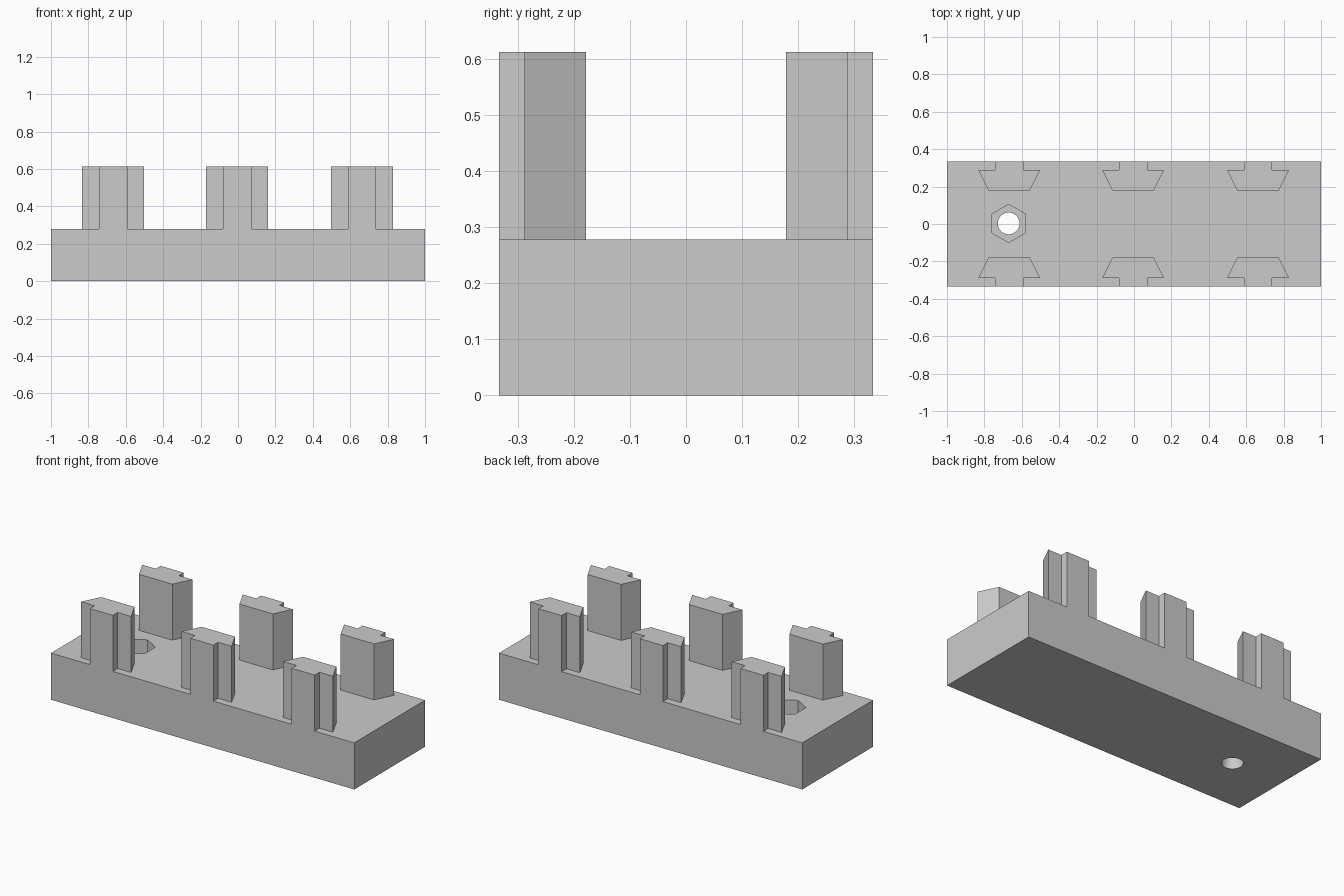
import bpy, bmesh, math

if "Cube" in bpy.data.objects:
    bpy.data.objects.remove(bpy.data.objects["Cube"], do_unlink=True)

grey = bpy.data.materials.new("plain_grey")
grey.use_nodes = True
grey.diffuse_color = (0.6, 0.6, 0.6, 1)
grey.node_tree.nodes["Principled BSDF"].inputs["Base Color"].default_value = (0.6, 0.6, 0.6, 1)

BASE_TOP, POST_TOP, HALF_DEPTH = 0.278, 0.612, 0.333


def prism(name, outline, z0, z1):
    """Extrude a flat outline between two heights."""
    bm = bmesh.new()
    face = bm.faces.new([bm.verts.new((x, y, z0)) for x, y in outline])
    top = bmesh.ops.extrude_face_region(bm, geom=[face])["geom"]
    for v in top:
        if isinstance(v, bmesh.types.BMVert):
            v.co.z = z1
    bmesh.ops.recalc_face_normals(bm, faces=bm.faces)
    mesh = bpy.data.meshes.new(name)
    bm.to_mesh(mesh)
    bm.free()
    mesh.materials.append(grey)
    obj = bpy.data.objects.new(name, mesh)
    bpy.context.collection.objects.link(obj)
    return obj


def ring(cx, cy, radius, sides):
    """Regular polygon with a corner pointing along +y."""
    return [(cx + radius * math.sin(2 * math.pi * i / sides),
             cy + radius * math.cos(2 * math.pi * i / sides)) for i in range(sides)]


def cut(target, cutter):
    mod = target.modifiers.new(cutter.name, "BOOLEAN")
    mod.operation = "DIFFERENCE"
    mod.solver = "EXACT"
    mod.object = cutter
    bpy.context.view_layer.objects.active = target
    bpy.ops.object.modifier_apply(modifier=mod.name)
    bpy.data.objects.remove(cutter, do_unlink=True)


# Base block with a through hole and a hexagonal nut pocket
base = prism("base", [(-1, -HALF_DEPTH), (1, -HALF_DEPTH), (1, HALF_DEPTH), (-1, HALF_DEPTH)], 0, BASE_TOP)
cut(base, prism("bolt_hole", ring(-0.67, 0.003, 0.058, 48), -0.1, 0.5))
cut(base, prism("nut_pocket", ring(-0.67, 0.003, 0.102, 6), BASE_TOP - 0.11, 0.5))
bpy.ops.object.select_all(action="DESELECT")
base.select_set(True)
bpy.ops.object.shade_smooth_by_angle(angle=math.radians(30))

# Dovetail posts: narrow stem at the outer edge, flared tail facing inwards
half_profile = [(0.076, HALF_DEPTH), (0.076, 0.288), (0.165, 0.288), (0.11, 0.178)]
profile = half_profile + [(-x, y) for x, y in reversed(half_profile)]
for row, side in (("front", -1), ("back", 1)):
    for place, cx in (("right", -0.668), ("middle", -0.005), ("left", 0.663)):
        prism(f"{row}_{place}_post", [(cx + x, side * y) for x, y in profile], BASE_TOP, POST_TOP)
